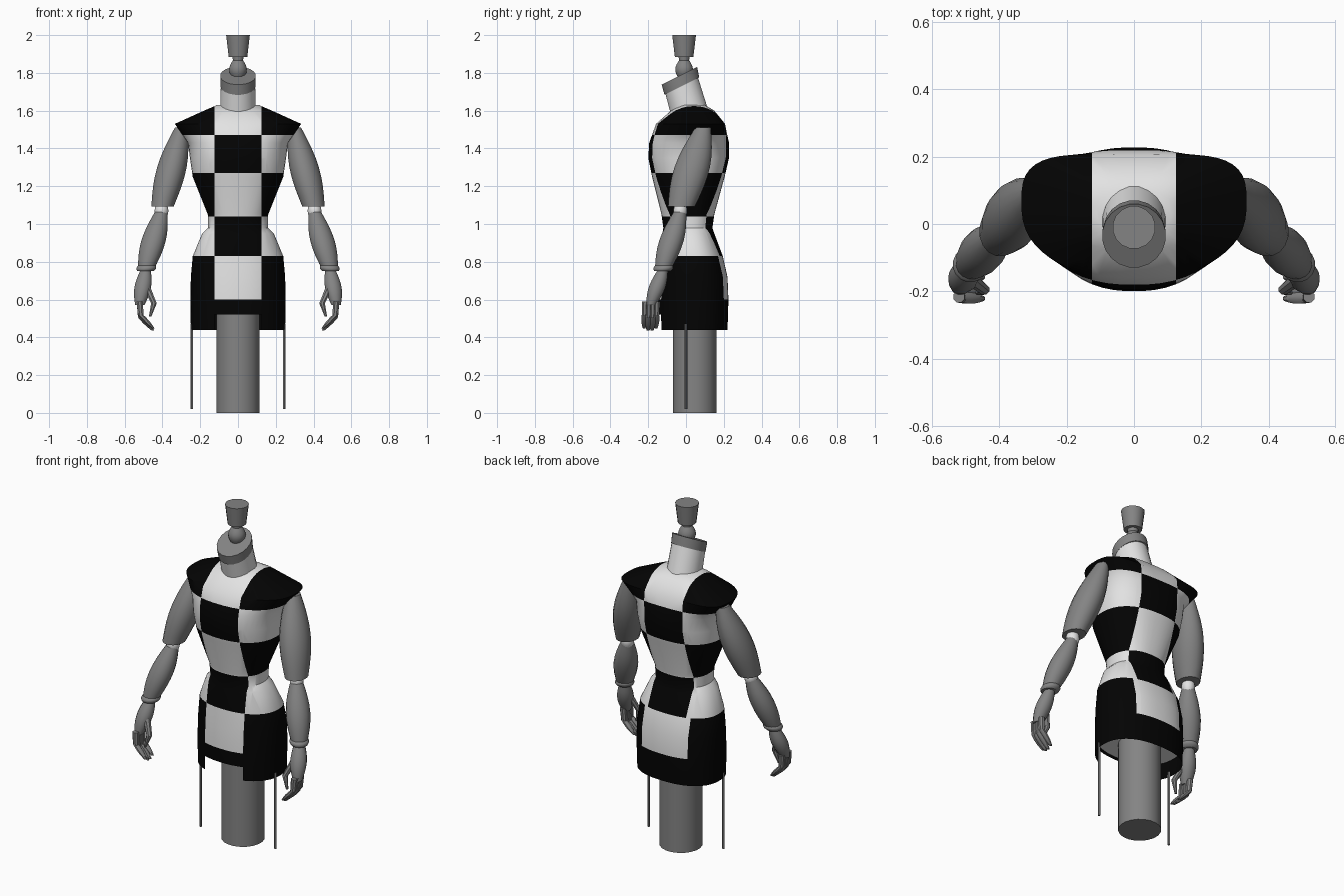
import bpy, bmesh, math
from mathutils import Vector

cube = bpy.data.objects.get("Cube")
if cube:
    bpy.data.objects.remove(cube)


def material(name, value):
    colour = (value, value, value, 1)
    m = bpy.data.materials.new(name)
    m.use_nodes = True
    m.diffuse_color = colour
    m.node_tree.nodes["Principled BSDF"].inputs["Base Color"].default_value = colour
    return m


WHITE = material("white cloth", 0.77)
BLACK = material("black cloth", 0.001)
GREY = material("mid grey", 0.23)
parts = []


def oval(bm, centre, rx, ry, sides, power=2.0, tilt=0.0, bow=0.0):
    """One ring of vertices; power squares it off, tilt leans it, bow bends its ends back."""
    ring = []
    for i in range(sides):
        angle = math.tau * (i + 0.5) / sides
        c, s = math.cos(angle), math.sin(angle)
        dx = rx * math.copysign(abs(c) ** (2 / power), c)
        dy = ry * math.copysign(abs(s) ** (2 / power), s)
        ring.append(bm.verts.new(centre + Vector((dx, dy + bow * dx * dx, tilt * dy))))
    return ring


def skin(bm, rings, cap_start=True):
    """Join successive rings with quads and close the ends."""
    for low, high in zip(rings, rings[1:]):
        for i in range(len(low)):
            bm.faces.new((low[i - 1], low[i], high[i], high[i - 1]))
    if cap_start:
        bm.faces.new(rings[0])
    bm.faces.new(rings[-1])
    bmesh.ops.recalc_face_normals(bm, faces=bm.faces)


def finish(bm, name, *materials):
    mesh = bpy.data.meshes.new(name)
    bm.to_mesh(mesh)
    bm.free()
    for m in materials:
        mesh.materials.append(m)
    ob = bpy.data.objects.new(name, mesh)
    bpy.context.collection.objects.link(ob)
    parts.append(ob)


def limb(name, start, end, r_start, r_end, bulge=0.0, mat=GREY, sides=16, tilt=0.0, deep=1.0):
    """Tapered tube between two points, swelling in the middle by the bulge."""
    bm = bmesh.new()
    start, end = Vector(start), Vector(end)
    steps = 8 if bulge else 1
    rings = []
    for i in range(steps + 1):
        t = i / steps
        r = r_start + (r_end - r_start) * t + bulge * math.sin(math.pi * t)
        rings.append(oval(bm, start.lerp(end, t), r, r * deep, sides, tilt=tilt))
    skin(bm, rings)
    finish(bm, name, mat)


# Torso shell: height, half width, front y, back y
outline = [
    (0.44, 0.25, -0.15, 0.22), (0.6, 0.253, -0.15, 0.225), (0.72, 0.25, -0.145, 0.22),
    (0.83, 0.24, -0.135, 0.195), (0.95, 0.19, -0.125, 0.15), (0.98, 0.16, -0.12, 0.14),
    (1.05, 0.16, -0.13, 0.15), (1.25, 0.24, -0.18, 0.205), (1.35, 0.255, -0.2, 0.228),
    (1.43, 0.265, -0.195, 0.228), (1.53, 0.335, -0.16, 0.205), (1.6, 0.18, -0.08, 0.15),
    (1.63, 0.11, -0.03, 0.1)]
torso = bmesh.new()
shell = []
for z, width, front, back in outline:
    upper = z > 1.5
    shell.append(oval(torso, Vector((0, (front + back) / 2, z)), width, (back - front) / 2,
                      sides=48, power=2.8 if upper else 2.3, bow=0.4 if upper else 0.1))
skin(torso, shell, cap_start=False)

# Cut the checker lines into the shell
COLUMN, HIP_COLUMN = 0.125, 0.15
HEM = 0.52
rows = (0.6, 0.83, 1.04, 1.27, 1.47)
cuts = [((0, 0, z), (0, 0, 1)) for z in (HEM, *rows)]
cuts += [((side * x, 0, 0), (1, 0, 0)) for x in (COLUMN, HIP_COLUMN) for side in (-1, 1)]
for point, normal in cuts:
    bmesh.ops.bisect_plane(torso, geom=torso.verts[:] + torso.edges[:] + torso.faces[:],
                           plane_co=point, plane_no=normal, dist=0.0002)

# Colour the checks (wider on the seat) and open the front hem notch
notch = []
for face in torso.faces:
    p = face.calc_center_median()
    row = sum(p.z > z for z in rows)
    centre = abs(p.x) < (HIP_COLUMN if row == 1 and p.y > 0 else COLUMN)
    face.material_index = int(row == 0 or centre == (row % 2 == 0))
    if centre and p.z < HEM and p.y < 0:
        notch.append(face)
bmesh.ops.delete(torso, geom=notch, context='FACES')
finish(torso, "checkered_torso", WHITE, BLACK)

# Pale floor inside the skirt
floor = bmesh.new()
skin(floor, [oval(floor, Vector((0, 0.037, z)), 0.24, 0.178, sides=48, power=2.3, bow=0.1)
             for z in (0.53, 0.55)])
finish(floor, "torso_underside", WHITE)

# Neck leaning forward, with its slanted cap
neck_base, neck_top, cap_top = (0, 0.03, 1.55), (0, -0.022, 1.73), (0, -0.035, 1.785)
limb("neck", neck_base, neck_top, 0.096, 0.092, mat=WHITE, sides=20, tilt=0.5, deep=0.95)
limb("neck_cap", neck_top, cap_top, 0.093, 0.095, sides=20, tilt=0.5)

# Ball joint and head block
limb("head_joint", (0, -0.01, 1.77), (0, -0.01, 1.87), 0.03, 0.025, bulge=0.02)
limb("head_pin", (0, -0.01, 1.85), (0, -0.01, 1.9), 0.025, 0.032)
limb("head_block", (0, -0.01, 1.885), (0, -0.01, 2), 0.05, 0.064)

# Stand post
limb("stand_post", (0, 0.047, 0), (0, 0.047, 0.54), 0.116, 0.116, sides=20)

for side, label in ((1, "left_"), (-1, "right_")):
    def at(x, y, z):
        return Vector((side * x, y, z))

    # Thin hanging rod
    limb(label + "rod", at(0.245, 0, 0.02), at(0.245, 0, 0.47), 0.007, 0.007, sides=6)

    # Arm joints
    shoulder = at(0.3, 0.09, 1.51)
    elbow = at(0.405, -0.03, 1.07)
    wrist = at(0.49, -0.125, 0.75)
    knuckles = at(0.52, -0.185, 0.57)

    # Arm
    limb(label + "upper_arm", shoulder, elbow.lerp(shoulder, 0.05), 0.035, 0.06,
         bulge=0.032, deep=1.2)
    limb(label + "elbow_joint", elbow + at(0, 0, 0.04), elbow - at(0, 0, 0.04), 0.025, 0.025,
         bulge=0.012, mat=WHITE)
    limb(label + "forearm", elbow, wrist, 0.032, 0.04, bulge=0.03)
    limb(label + "wrist_band", wrist.lerp(elbow, 0.1), wrist, 0.046, 0.044, bulge=0.008)

    # Hand with curled fingers and thumb
    limb(label + "palm", wrist, knuckles, 0.03, 0.025, bulge=0.018, sides=12)
    for n in range(4):
        spread = at(0, 0.021 * (n - 1.5), 0)
        lift = at(0, 0, 0.012 * abs(n - 1.5))
        root = knuckles + spread + at(0, 0, 0.02)
        bend = at(0.515, -0.188, 0.5) + spread + lift
        tip = at(0.45, -0.19, 0.43) + spread + lift
        limb(label + "finger_base_%d" % n, root, bend, 0.018, 0.016, sides=8)
        limb(label + "finger_tip_%d" % n, bend, tip, 0.016, 0.008, bulge=0.005, sides=8)
    thumb_bend = at(0.445, -0.195, 0.58)
    limb(label + "thumb_base", at(0.49, -0.16, 0.68), thumb_bend, 0.022, 0.016, sides=8)
    limb(label + "thumb_tip", thumb_bend, at(0.465, -0.205, 0.51), 0.016, 0.007, sides=8)

# Smooth shading with sharp rims
bpy.ops.object.select_all(action='DESELECT')
for ob in parts:
    ob.select_set(True)
bpy.context.view_layer.objects.active = parts[0]
bpy.ops.object.shade_smooth_by_angle(angle=math.radians(40))
